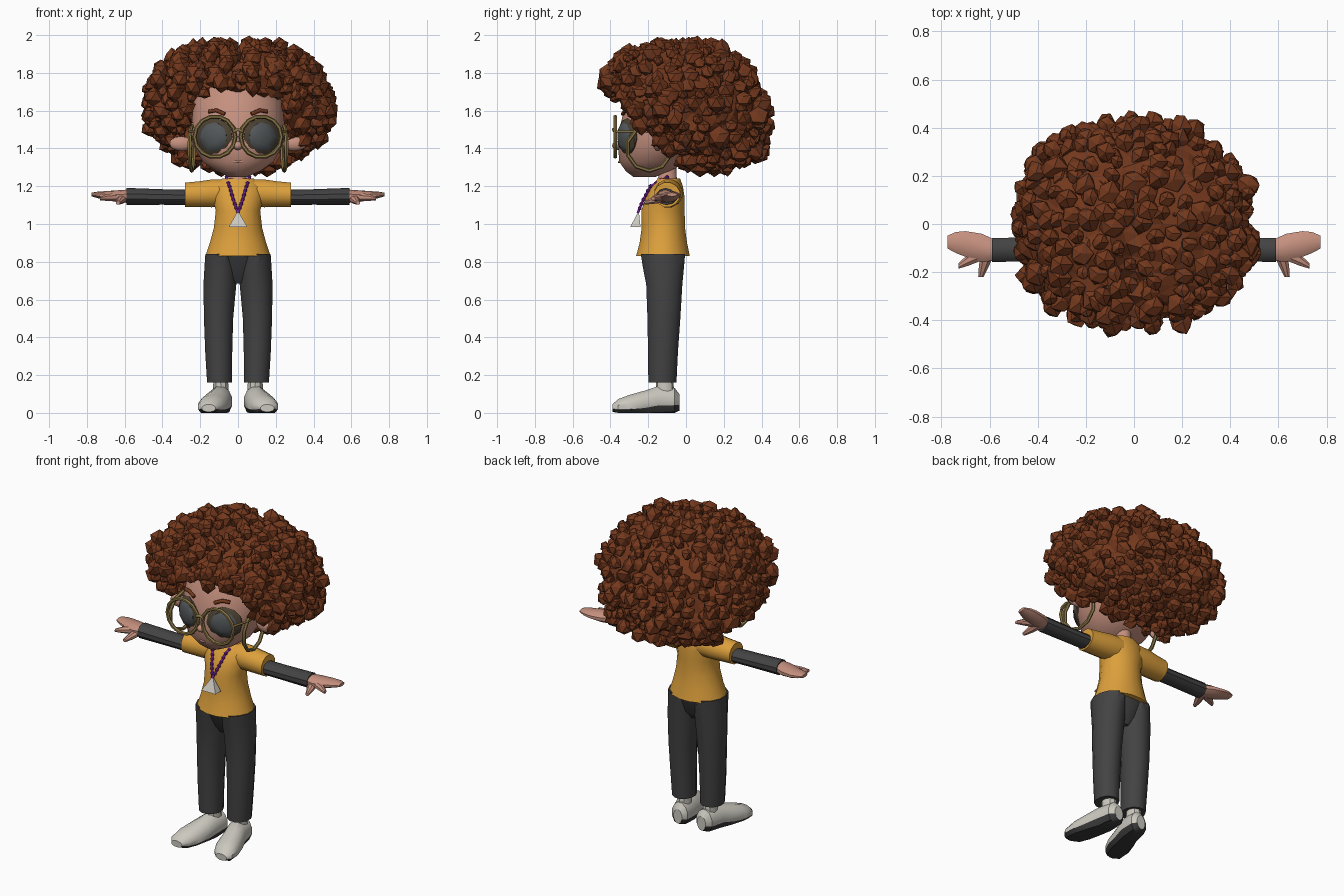
import bpy, bmesh, math, random
from mathutils import Vector, Matrix

random.seed(7)
cube = bpy.data.objects.get("Cube")
if cube:
    bpy.data.objects.remove(cube, do_unlink=True)


def material(name, *rgb):
    m = bpy.data.materials.new(name)
    m.use_nodes = True
    m.diffuse_color = (*rgb, 1)
    m.node_tree.nodes["Principled BSDF"].inputs["Base Color"].default_value = (*rgb, 1)
    return m


HAIR = material("auburn", 0.17, 0.039, 0.012)
SKIN = material("skin", 0.56, 0.28, 0.21)
SHIRT = material("mustard", 0.72, 0.35, 0.045)
CLOTH = material("charcoal", 0.056, 0.056, 0.057)
SHOE = material("off_white", 0.60, 0.58, 0.52)
SOLE = material("dark_sole", 0.04, 0.04, 0.04)
FRAME = material("old_gold", 0.25, 0.18, 0.06)
EYE = material("slate_grey", 0.085, 0.095, 0.10)
SOCKET = material("dark_olive", 0.07, 0.052, 0.032)
CORD = material("purple", 0.22, 0.02, 0.38)
smooth = []


def finish(name, bm, mat, mirror=False, soft=True):
    bmesh.ops.recalc_face_normals(bm, faces=bm.faces)
    mesh = bpy.data.meshes.new(name)
    bm.to_mesh(mesh)
    bm.free()
    ob = bpy.data.objects.new(name, mesh)
    bpy.context.collection.objects.link(ob)
    mesh.materials.append(mat)
    if mirror:
        ob.modifiers.new("Mirror", "MIRROR")
    if soft:
        smooth.append(ob)
    return ob


def loft(name, axis, rings, mat, mirror=False, sides=12, floor=None):
    """Skin ellipses (position, centre a, centre b, radius a, radius b) along an axis."""
    bm = bmesh.new()
    loops = []
    for pos, ca, cb, ra, rb in rings:
        loop = []
        for i in range(sides):
            t = math.tau * (i + 0.5) / sides
            co = [ca + ra * math.cos(t), cb + rb * math.sin(t)]
            co.insert("xyz".index(axis), pos)
            if floor is not None:
                co[2] = max(co[2], floor)
            loop.append(bm.verts.new(co))
        loops.append(loop)
    for a, b in zip(loops, loops[1:]):
        for i in range(sides):
            j = (i + 1) % sides
            bm.faces.new((a[i], a[j], b[j], b[i]))
    bm.faces.new(loops[0])
    bm.faces.new(loops[-1])
    return finish(name, bm, mat, mirror)


def tube(name, points, radius, mat, mirror=False):
    cu = bpy.data.curves.new(name, "CURVE")
    cu.dimensions = "3D"
    cu.bevel_depth, cu.bevel_resolution, cu.use_fill_caps = radius, 1, True
    sp = cu.splines.new("POLY")
    sp.points.add(len(points) - 1)
    for p, co in zip(sp.points, points):
        p.co = (*co, 1)
    cu.materials.append(mat)
    ob = bpy.data.objects.new(name, cu)
    bpy.context.collection.objects.link(ob)
    if mirror:
        ob.modifiers.new("Mirror", "MIRROR")


def blob(name, centre, size, mat, mirror=False, yaw=0):
    bm = bmesh.new()
    bmesh.ops.create_icosphere(bm, subdivisions=2, radius=1)
    turn = Matrix.Rotation(math.radians(yaw), 3, "Z")
    for v in bm.verts:
        v.co = Vector(centre) + turn @ Vector(a * b for a, b in zip(v.co, size))
    finish(name, bm, mat, mirror)


def ring(name, centre, major, minor, rot, segments):
    bpy.ops.mesh.primitive_torus_add(location=centre, rotation=rot, major_radius=major,
                                     minor_radius=minor, major_segments=segments, minor_segments=6)
    ob = bpy.context.object
    ob.name = name
    ob.data.materials.append(FRAME)
    smooth.append(ob)


# Trousers
loft("trouser_leg", "z", [(.16, .098, -.125, .068, .077), (.32, .102, -.122, .074, .082),
     (.5, .103, -.117, .080, .09), (.68, .096, -.115, .090, .099), (.78, .09, -.12, .090, .114),
     (.84, .088, -.122, .088, .121)], CLOTH, True)
loft("trouser_hips", "z", [(.685, 0, -.115, .03, .05), (.73, 0, -.115, .12, .078),
     (.84, 0, -.122, .172, .118)], CLOTH)

# Shoes with dark soles
loft("ankle", "z", [(.09, .09, -.11, .045, .05), (.19, .092, -.115, .04, .045)], SHOE, True, 10)
shoe = loft("shoe", "y", [(-.035, .082, .055, .03, .045), (-.06, .085, .06, .056, .075),
            (-.15, .095, .06, .066, .083), (-.22, .115, .045, .074, .075),
            (-.3, .135, .035, .078, .062), (-.36, .15, .03, .064, .044),
            (-.39, .155, .025, .038, .02)], SHOE, True, 12, 0)
shoe.data.materials.append(SOLE)
for f in shoe.data.polygons:
    if f.center.z < .03 and f.normal.z < -.25:
        f.material_index = 1

# Shirt, arms and hands
loft("shirt_body", "z", [(.83, 0, -.122, .176, .145), (.9, 0, -.12, .152, .128),
     (.98, 0, -.12, .13, .117), (1.07, 0, -.122, .12, .117), (1.14, 0, -.11, .138, .105),
     (1.2, 0, -.1, .14, .085), (1.24, 0, -.09, .085, .06)], SHIRT, sides=16)
loft("shirt_sleeve", "x", [(.06, -.09, 1.165, .075, .075), (.14, -.093, 1.162, .077, .076),
     (.21, -.097, 1.158, .073, .07), (.28, -.1, 1.155, .07, .066)], SHIRT, True)
loft("arm", "x", [(.2, -.1, 1.14, .054, .04), (.4, -.105, 1.143, .053, .041),
     (.59, -.108, 1.146, .052, .045)], CLOTH, True, 10)
loft("hand", "x", [(.57, -.11, 1.147, .042, .036), (.63, -.10, 1.147, .062, .032),
     (.70, -.083, 1.15, .056, .024), (.74, -.077, 1.154, .046, .018),
     (.775, -.075, 1.156, .028, .01)], SKIN, True, 10)
loft("index_finger", "x", [(.63, -.125, 1.143, .028, .024), (.69, -.15, 1.14, .026, .02),
     (.73, -.175, 1.135, .012, .01)], SKIN, True, 8)
loft("thumb", "y", [(-.11, .605, 1.14, .03, .025), (-.17, .622, 1.125, .024, .02),
     (-.22, .636, 1.112, .012, .01)], SKIN, True, 8)

# Neck, head and face
loft("neck", "z", [(1.2, 0, -.1, .062, .07), (1.25, 0, -.098, .046, .05),
     (1.34, 0, -.1, .045, .05)], SKIN)
loft("head", "z", [(1.25, 0, -.22, .05, .06), (1.28, 0, -.2, .12, .12), (1.33, 0, -.175, .19, .18),
     (1.42, 0, -.145, .24, .217), (1.52, 0, -.12, .25, .23), (1.65, 0, -.1, .235, .22),
     (1.76, 0, -.08, .16, .16), (1.84, 0, -.1, .04, .06)], SKIN, sides=24)
blob("nose", (0, -.362, 1.415), (.026, .03, .024), SKIN)
blob("ear", (.3, -.15, 1.425), (.065, .025, .04), SKIN, True)
tube("lips", [(-.045, -.342, 1.335), (0, -.355, 1.328), (.045, -.342, 1.335)], .006, SKIN)
tube("eyebrow", [(.07, -.335, 1.582), (.115, -.322, 1.602), (.155, -.3, 1.595)], .011, HAIR, True)
blob("eye_socket", (.122, -.31, 1.462), (.108, .032, .1), SOCKET, True, 24)
blob("eye", (.128, -.325, 1.462), (.08, .026, .078), EYE, True, 24)

# Open round glasses and hoop earrings
for s, side in ((1, "left"), (-1, "right")):
    ring(side + "_glasses_rim", (s * .122, -.375, 1.462), .108, .011, (math.pi / 2, 0, 0), 14)
    ring(side + "_hoop_earring", (s * .245, -.195, 1.4), .118, .011, (0, math.pi / 2, s * .1), 10)
tube("glasses_bridge", [(-.025, -.378, 1.49), (0, -.384, 1.5), (.025, -.378, 1.49)], .009, FRAME)
tube("glasses_temple", [(.226, -.375, 1.49), (.256, -.27, 1.49), (.258, -.1, 1.49)], .007, FRAME, True)

# Beaded necklace with pyramid pendant
path = [Vector(p) for p in ((.06, -.1, 1.247), (.045, -.188, 1.2), (.025, -.225, 1.13), (0, -.255, 1.06))]
tube("necklace_cord", path, .007, CORD, True)
beads = bmesh.new()
for a, b in zip(path, path[1:]):
    for k in range(3):
        made = bmesh.ops.create_icosphere(beads, subdivisions=1, radius=.012)
        bmesh.ops.translate(beads, verts=made["verts"], vec=a.lerp(b, k / 3))
finish("necklace_beads", beads, CORD, True)
bpy.ops.mesh.primitive_cone_add(vertices=4, radius1=.07, radius2=0, depth=.085,
                                location=(0, -.268, 1.027), rotation=(0, 0, math.pi / 4))
pendant = bpy.context.object
pendant.name = "pendant"
bpy.ops.object.transform_apply(location=True, rotation=True)
for v in pendant.data.vertices:
    v.co.y = -.25 if v.co.z > 1.05 else -.268 + (v.co.y + .268) * .55
pendant.data.materials.append(SHOE)


# Curly hair: faceted core covered in angular curls, open over the face
def on_hair(d, scale):
    """Point of a full ellipsoid in direction d, its lower half sloping down to the back."""
    p = 2.25
    d = d / sum(abs(c) ** p for c in d) ** (1 / p)
    x, y, z = .472 * d.x * scale, .412 * d.y * scale, .318 * d.z * scale
    if d.z > 0 and abs(x) < .09:
        z -= (.08 if y < 0 else .04) * (1 - abs(x) / .09)
    return Vector((x, y, 1.635 + z - (.22 - .16 * max(d.z, 0)) * y))


def covers(p):
    if p.z > 1.73 - 1.2 * p.x ** 2:
        return True
    if p.z > 1.52:
        return p.y > -.05 or (abs(p.x) > .25 and p.y > -.30)
    return p.y > -.02 or (abs(p.x) > .28 and p.y > (-.16 if p.x > 0 else -.12))


core = bmesh.new()
bmesh.ops.create_icosphere(core, subdivisions=4, radius=1)
for v in core.verts:
    v.co = on_hair(v.co.normalized(), .97 + random.uniform(-.05, .05))
bare = [f for f in core.faces if not covers(f.calc_center_median())]
bmesh.ops.delete(core, geom=bare, context="FACES")
finish("hair_core", core, HAIR, soft=False)

curls = bmesh.new()
for count, scale in ((420, 1), (170, .82), (100, .66)):
    for i in range(count):
        h = 1 - 2 * (i + .5) / count
        t = i * math.pi * (3 - math.sqrt(5)) + random.uniform(-.1, .1)
        r = math.sqrt(1 - h * h)
        d = Vector((r * math.cos(t), r * math.sin(t), h))
        p = on_hair(d, scale + random.uniform(-.06, .06))
        if not covers(p):
            continue
        size = random.uniform(.032, .06)
        made = bmesh.ops.create_icosphere(curls, subdivisions=1, radius=1)
        for v in made["verts"]:
            v.co = p + v.co * size * random.uniform(.75, 1.15)
            v.co.z = min(v.co.z, 2)
finish("hair_curls", curls, HAIR, soft=False)

# Smooth shading with sharp creases
bpy.ops.object.select_all(action="DESELECT")
for ob in smooth:
    ob.select_set(True)
bpy.context.view_layer.objects.active = smooth[0]
bpy.ops.object.shade_smooth_by_angle(angle=math.radians(35))
